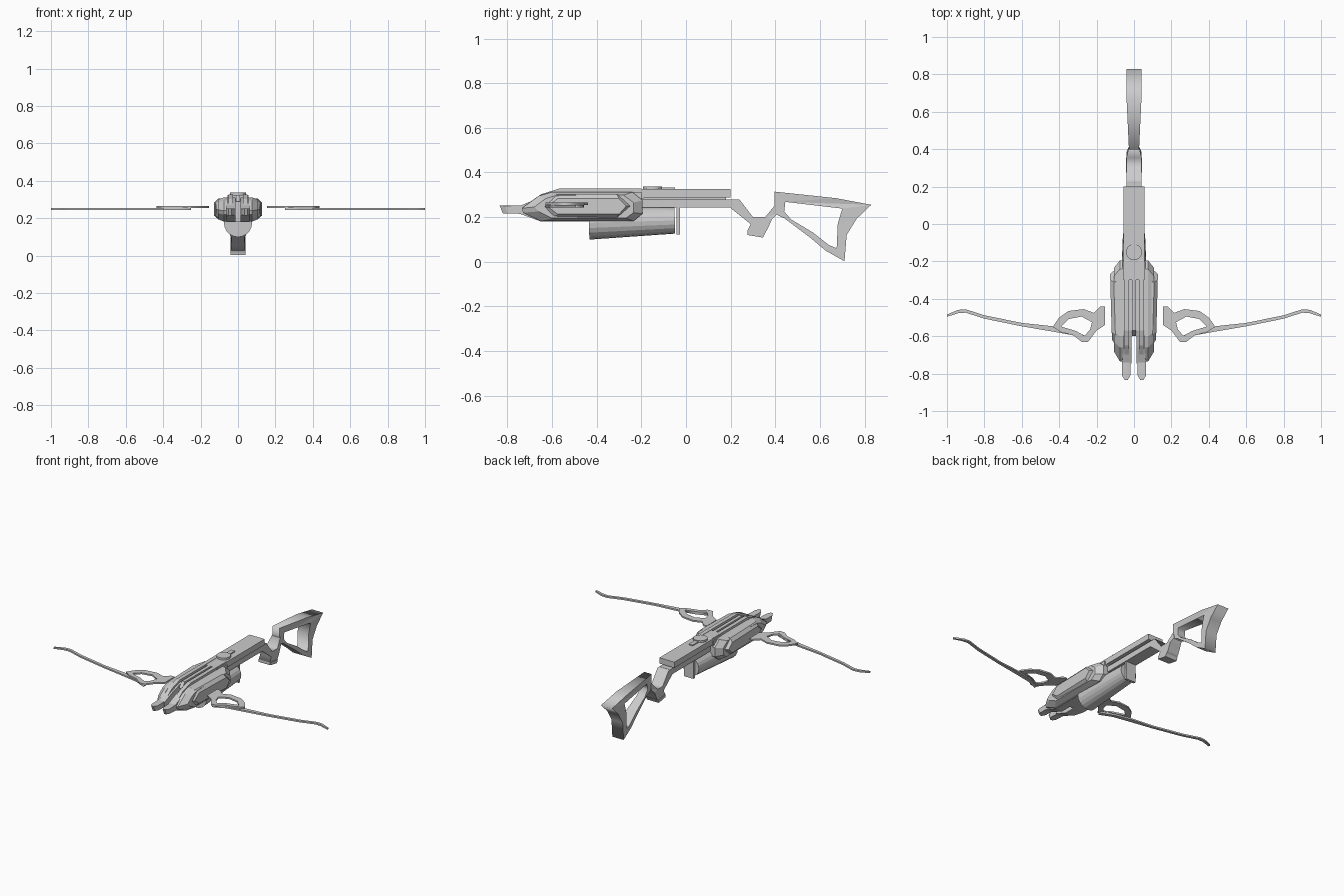
import bpy, bmesh, math
from mathutils import Vector, Matrix

if "Cube" in bpy.data.objects:
    bpy.data.objects.remove(bpy.data.objects["Cube"])


def add_mesh(name, bm, mirror=False):
    bmesh.ops.remove_doubles(bm, verts=bm.verts, dist=1e-5)
    bmesh.ops.recalc_face_normals(bm, faces=bm.faces)
    me = bpy.data.meshes.new(name)
    bm.to_mesh(me)
    bm.free()
    ob = bpy.data.objects.new(name, me)
    bpy.context.collection.objects.link(ob)
    if mirror:
        mod = ob.modifiers.new("mirror", 'MIRROR')
        mod.use_mirror_merge = False
    return ob


def loft(name, sections, mirror=False):
    """Skin between equal-length (y, z) outlines placed at given x."""
    bm = bmesh.new()
    rings = [[bm.verts.new((x, y, z)) for y, z in pts] for x, pts in sections]
    n = len(rings[0])
    for a, b in zip(rings, rings[1:]):
        for i in range(n):
            j = (i + 1) % n
            bm.faces.new((a[i], a[j], b[j], b[i]))
    bm.faces.new(rings[0])
    bm.faces.new(rings[-1])
    return add_mesh(name, bm, mirror)


def plate(name, loops, half, place, mirror=False):
    """Flat outline with holes, thickened; place maps (u, v, depth) to xyz."""
    cu = bpy.data.curves.new(name, 'CURVE')
    cu.dimensions, cu.fill_mode, cu.extrude = '2D', 'BOTH', half
    for pts in loops:
        sp = cu.splines.new('POLY')
        sp.points.add(len(pts) - 1)
        for p, (u, v) in zip(sp.points, pts):
            p.co = (u, v, 0, 1)
        sp.use_cyclic_u = True
    tmp = bpy.data.objects.new(name + "_outline", cu)
    bpy.context.collection.objects.link(tmp)
    me = bpy.data.meshes.new_from_object(
        tmp.evaluated_get(bpy.context.evaluated_depsgraph_get()))
    bpy.data.objects.remove(tmp)
    bm = bmesh.new()
    bm.from_mesh(me)
    for v in bm.verts:
        v.co = Vector(place(*v.co))
    return add_mesh(name, bm, mirror)


def box(name, x0, x1, y0, y1, z0, z1, mirror=False):
    pts = [(y0, z0), (y1, z0), (y1, z1), (y0, z1)]
    return loft(name, [(x0, pts), (x1, pts)], mirror)


def rod(name, a, b, r1, r2, sides):
    a, b = Vector(a), Vector(b)
    d = b - a
    m = Matrix.Translation((a + b) / 2) @ d.to_track_quat('Z', 'Y').to_matrix().to_4x4()
    bm = bmesh.new()
    bmesh.ops.create_cone(bm, cap_ends=True, segments=sides, radius1=r1,
                          radius2=r2, depth=d.length, matrix=m)
    return add_mesh(name, bm)


# Shoulder stock: skeleton frame, flared towards the butt
def stock_place(u, v, d):
    w = 0.027 + 0.014 * min(1, max(0, (u - 0.45) / 0.24))
    return (math.copysign(w, d), u, v)


stock_outer = [(.397, .314), (.67, .285), (.83, .255), (.765, .193), (.72, .12),
               (.71, .002), (.625, .05), (.56, .105), (.44, .195), (.397, .215)]
stock_hole = [(.445, .268), (.70, .238), (.68, .17), (.675, .06), (.64, .075),
              (.57, .13), (.47, .19), (.44, .225)]
plate("stock", [stock_outer, stock_hole], .04, stock_place)

# Grip with neck joining the rail to the stock
grip = [(.2, .278), (.24, .278), (.30, .20), (.355, .2), (.40, .255), (.41, .215),
        (.385, .19), (.365, .145), (.352, .125), (.275, .138), (.29, .168), (.2, .24)]
plate("grip", [grip], .04,
      lambda u, v, d: (math.copysign(.03 if u > .39 else .04, d), u, v))
cap = [(.275, .138), (.355, .128), (.345, .108), (.275, .12)]
loft("grip_cap", [(-.043, cap), (.043, cap)])

# Long rails of the frame
box("upper_rail", -.055, .055, -.3, .2, .287, .325)
box("lower_rail", -.04, .04, -.3, .22, .242, .279)
box("rail_web", -.03, .03, -.3, .18, .275, .29)

# Sight disc and its pointer
rod("sight_disc", (0, -.15, .322), (0, -.15, .338), .043, .043, 20)
box("sight_pointer", -.014, .014, -.15, -.05, .32, .332)

# Central body, its two front prongs and the ridges along the top
box("body_centre", -.03, .03, -.58, -.22, .18, .305)
core = [(-.745, .25), (-.66, .285), (-.57, .312), (-.2, .312), (-.2, .225),
        (-.24, .18), (-.65, .18), (-.745, .215)]
loft("body_core", [(.014, core), (.062, core)], True)
prong = [(-.835, .252), (-.74, .252), (-.66, .24), (-.66, .2), (-.75, .215), (-.82, .215)]
prong_tip = [(-.81, .25)] + prong[1:5] + [(-.80, .217)]
loft("prong", [(.02, prong_tip), (.034, prong), (.05, prong), (.064, prong_tip)], True)
ridge = [(-.74, .24), (-.65, .302), (-.57, .327), (-.2, .327), (-.14, .31),
         (-.2, .28), (-.57, .28), (-.7, .24)]
loft("top_ridge", [(.026, ridge), (.052, ridge)], True)
loft("centre_rail", [(-.011, [(-.6, .29), (-.57, .325), (-.15, .325), (-.15, .29)]),
                     (.011, [(-.6, .29), (-.57, .325), (-.15, .325), (-.15, .29)])])

# Side pods with raised hexagonal covers
pod_a = [(-.735, .24), (-.66, .295), (-.6, .312), (-.24, .312), (-.195, .275),
         (-.195, .215), (-.235, .182), (-.65, .182), (-.73, .22)]
pod_b = [(-.68, .245), (-.63, .282), (-.58, .298), (-.28, .298), (-.235, .265),
         (-.235, .22), (-.27, .195), (-.6, .195), (-.66, .225)]
loft("side_pod", [(.055, pod_a), (.075, pod_a), (.108, pod_b)], True)
hex_a = [(-.65, .247), (-.59, .304), (-.31, .304), (-.25, .25), (-.31, .197), (-.6, .197)]
hex_b = [(-.62, .247), (-.575, .283), (-.3, .283), (-.267, .25), (-.3, .213), (-.575, .213)]
cover = loft("side_cover", [(.085, hex_a), (.108, hex_a), (.127, hex_b)], True)
for v in cover.data.vertices:            # pinch the cover towards the nose
    v.co.x -= max(0, -.45 - v.co.y) * .06

# Underslung tapered barrel and its rear plate
rod("under_barrel", (0, -.435, .174), (0, -.05, .185), .075, .059, 20)
box("barrel_plate", -.035, .035, -.043, -.028, .122, .245)

# Bow limbs: looped root and long curved arm on each side
root_outer = [(.155, -.44), (.18, -.44), (.215, -.475), (.27, -.455), (.35, -.465),
              (.40, -.50), (.435, -.55), (.39, -.578), (.325, -.595), (.28, -.63),
              (.245, -.63), (.2, -.57), (.155, -.54)]
root_hole = [(.225, -.525), (.28, -.495), (.35, -.508), (.39, -.548), (.31, -.572),
             (.265, -.598), (.235, -.565)]
root_notch = [(.17, -.47), (.195, -.495), (.185, -.515), (.17, -.51)]
plate("limb_root", [root_outer, root_hole, root_notch][:2], .005,
      lambda u, v, d: (u, v, .260 + d), True)
path = [(.25, -.615, .014), (.33, -.582, .012), (.44, -.56, .014), (.6, -.538, .009),
        (.8, -.497, .009), (.9, -.465, .009), (.94, -.468, .009), (1, -.49, .006)]
arm = [(x, y + w) for x, y, w in path] + [(x, y - w) for x, y, w in reversed(path)]
plate("limb_arm", [arm], .005, lambda u, v, d: (u, v, .249 + d), True)
